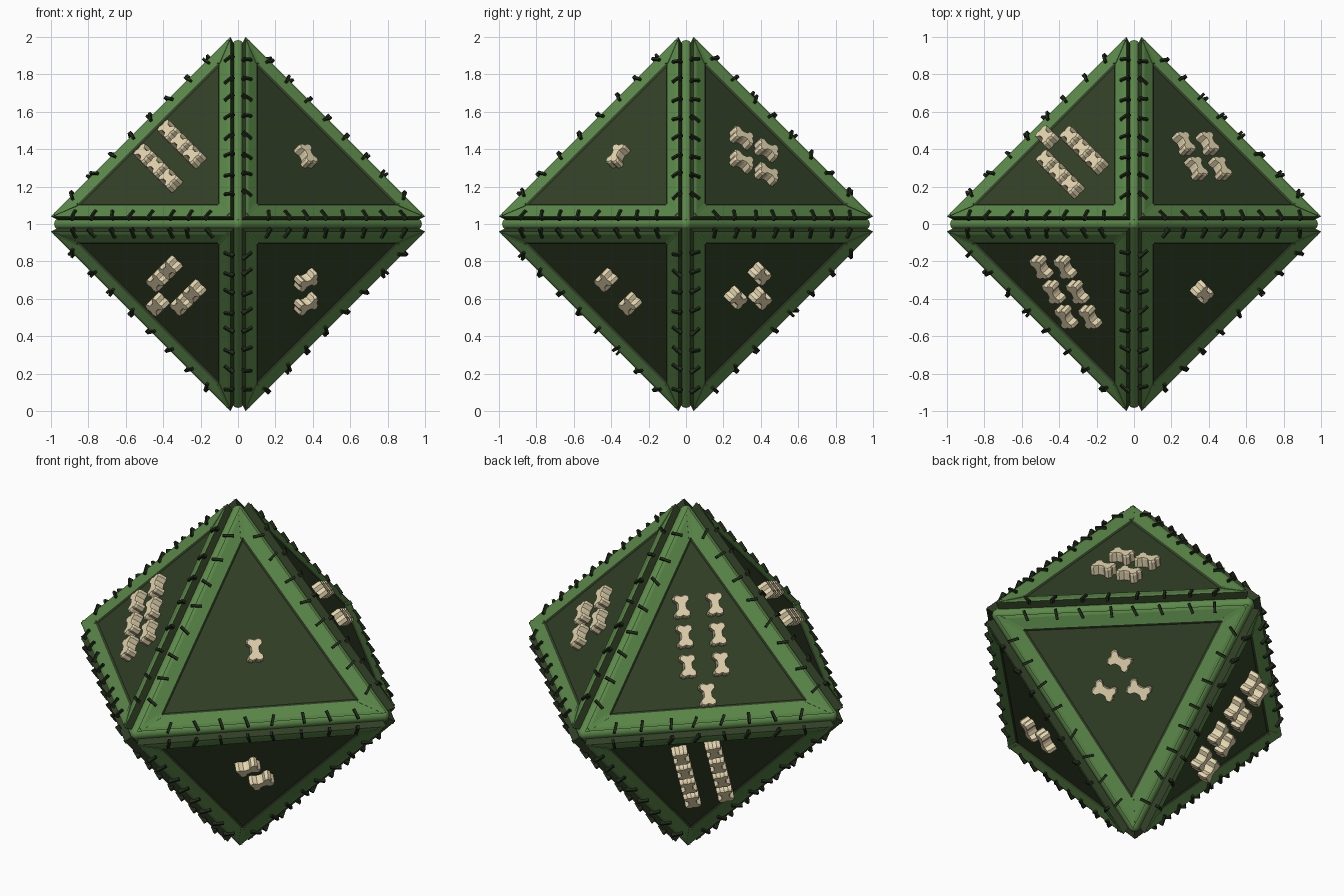
import bpy, bmesh, math, random
from mathutils import Vector, Matrix

random.seed(4)
cube = bpy.data.objects.get("Cube")
if cube:
    bpy.data.objects.remove(cube, do_unlink=True)


def material(name, rgb):
    m = bpy.data.materials.new(name)
    m.use_nodes = True
    m.diffuse_color = (*rgb, 1)
    m.node_tree.nodes["Principled BSDF"].inputs["Base Color"].default_value = (*rgb, 1)
    return m


DARK = material("dark green leather", (0.032, 0.052, 0.020))
GREEN = material("green trim", (0.107, 0.25, 0.068))
THREAD = material("blackish green thread", (0.014, 0.022, 0.010))
BONE = material("pale bone", (0.78, 0.67, 0.43))
LIFT = Vector((0, 0, 1))      # the model is built around the origin, then raised


def finish(name, bm, *mats):
    bmesh.ops.recalc_face_normals(bm, faces=bm.faces)
    mesh = bpy.data.meshes.new(name)
    bm.to_mesh(mesh)
    bm.free()
    for m in mats:
        mesh.materials.append(m)
    obj = bpy.data.objects.new(name, mesh)
    obj.location = LIFT
    bpy.context.collection.objects.link(obj)
    return obj


def basis(x, y, z, origin):
    m = Matrix((x, y, z)).transposed().to_4x4()
    m.translation = origin
    return m


def corner(signs, axis, inset, level):
    """Triangle corner near one axis, on the plane |x|+|y|+|z| = level."""
    p = [inset] * 3
    p[axis] = level - 2 * inset
    return Vector(a * s for a, s in zip(p, signs))


# One panel: nested triangles from the hidden base, over the rim, to the inner field
def panel(name, signs):
    rings = [(0.02, 1.0), (0.04, 1.08), (0.055, 1.083), (0.10, 1.064), (0.104, 1.05)]
    bm = bmesh.new()
    loops = [[bm.verts.new(corner(signs, k, d, s)) for k in range(3)] for d, s in rings]
    for i, (a, b) in enumerate(zip(loops, loops[1:])):
        for k in range(3):
            j = (k + 1) % 3
            f = bm.faces.new((a[k], a[j], b[j], b[k]))
            f.material_index = 1 if i in (1, 2) else 0
    bm.faces.new(loops[0])
    bm.faces.new(loops[-1])
    finish(name, bm, DARK, GREEN)


# Slim raised strips along the mitred corners of the trim
def mitres(name, signs, n):
    bm = bmesh.new()
    for k in range(3):
        a, b = corner(signs, k, 0.05, 1.083), corner(signs, k, 0.104, 1.066)
        y = (b - a).normalized()
        x = y.cross(n).normalized()
        m = basis(x, y, x.cross(y), (a + b) / 2)
        bmesh.ops.create_cube(bm, size=1, matrix=m @ Matrix.Diagonal((0.022, (b - a).length, 0.008, 1)))
    finish(name, bm, GREEN)


# Slanted stitches over the outer rim of a panel
def stitches(name, signs, n):
    bm = bmesh.new()
    for k in range(3):
        a, b = corner(signs, k, 0.047, 1.083), corner(signs, (k + 1) % 3, 0.047, 1.083)
        along = (b - a).normalized()
        across = n.cross(along)
        for i in range(8):
            p = a.lerp(b, 0.12 + 0.109 * i + random.uniform(-0.01, 0.01))
            m = basis(across, along, n, p) @ Matrix.Rotation(random.uniform(-0.5, 0.5), 4, "Z")
            bmesh.ops.create_cube(bm, size=1, matrix=m @ Matrix.Diagonal((0.06, 0.014, 0.024, 1)))
    finish(name, bm, THREAD)


# Bone-shaped counting marks: two columns, odd one centred in the last row
QUARTER = [(0.022, 0), (0.024, 0.018), (0.043, 0.036), (0.042, 0.056), (0.022, 0.064)]
NOTCH = (0, 0.056)


def bone_outline():
    right = [(x, -y) for x, y in reversed(QUARTER[1:])] + QUARTER
    left = [(-x, -y) for x, y in right]
    return right + [NOTCH] + left + [(0, -NOTCH[1])]


def bones(name, signs, n, count, pole, twist):
    v = Vector(s * (2 if k == pole else -1) for k, s in enumerate(signs)).normalized()
    frame = basis(v.cross(n), v, n, n * (1.05 / math.sqrt(3)))
    frame = frame @ Matrix.Rotation(twist, 4, "Z")
    rows = (count + 1) // 2
    bm = bmesh.new()
    for i in range(count):
        single = i == count - 1 and count % 2
        cx = 0 if single else (i % 2 - 0.5) * 0.18
        cy = ((rows - 1) / 2 - i // 2) * 0.163
        layers = []
        for z, k in ((-0.005, 1), (0.044, 1), (0.054, 0.9)):
            layers.append([bm.verts.new(frame @ Vector((cx + x * k, cy + y * k, z)))
                           for x, y in bone_outline()])
        size = len(layers[0])
        for a, b in zip(layers, layers[1:]):
            for j in range(size):
                h = (j + 1) % size
                bm.faces.new((a[j], a[h], b[h], b[j]))
        bm.faces.new(layers[0])
        bm.faces.new(layers[-1])
    finish(name, bm, BONE)


# Faces: name, outward signs, marks, axis the marks point along, twist
FACES = [
    ("upper_front_left", (1, -1, 1), 1, 2, 0),
    ("lower_front_left", (1, -1, -1), 2, 0, 0),
    ("lower_back_left", (1, 1, -1), 3, 0, 0),
    ("upper_back_left", (1, 1, 1), 4, 1, 0),
    ("lower_front_right", (-1, -1, -1), 5, 1, 0),
    ("upper_front_right", (-1, -1, 1), 6, 1, 0),
    ("upper_back_right", (-1, 1, 1), 7, 2, 0),
    ("lower_back_right", (-1, 1, -1), 8, 2, math.radians(13)),
]
for label, signs, count, pole, twist in FACES:
    n = Vector(signs).normalized()
    panel(label + "_panel", signs)
    mitres(label + "_mitres", signs, n)
    stitches(label + "_stitches", signs, n)
    bones(label + "_bones", signs, n, count, pole, twist)

# Core solid behind the panels
tips = [Vector(s if k == a else 0 for k in range(3)) for a in range(3) for s in (1, -1)]
bm = bmesh.new()
for t in tips:
    bm.verts.new(t * 0.96)
bmesh.ops.convex_hull(bm, input=bm.verts)
finish("core", bm, DARK)

# Rounded piping along the twelve edges, with a ball at each tip
REACH, RADIUS = 0.95, 0.033
bm = bmesh.new()
for i, a in enumerate(tips):
    bmesh.ops.create_uvsphere(bm, u_segments=16, v_segments=10, radius=RADIUS,
                              matrix=Matrix.Translation(a * REACH))
    for b in tips[i + 1:]:
        if abs(a.dot(b)) < 0.5:
            d = (b - a) * REACH
            m = Matrix.Translation((a + b) * REACH / 2) @ d.to_track_quat("Z", "Y").to_matrix().to_4x4()
            bmesh.ops.create_cone(bm, cap_ends=True, segments=16, radius1=RADIUS, radius2=RADIUS,
                                  depth=d.length, matrix=m)
piping = finish("edge_piping", bm, GREEN)
bpy.ops.object.select_all(action="DESELECT")
piping.select_set(True)
bpy.context.view_layer.objects.active = piping
bpy.ops.object.shade_smooth_by_angle(angle=math.radians(40))
